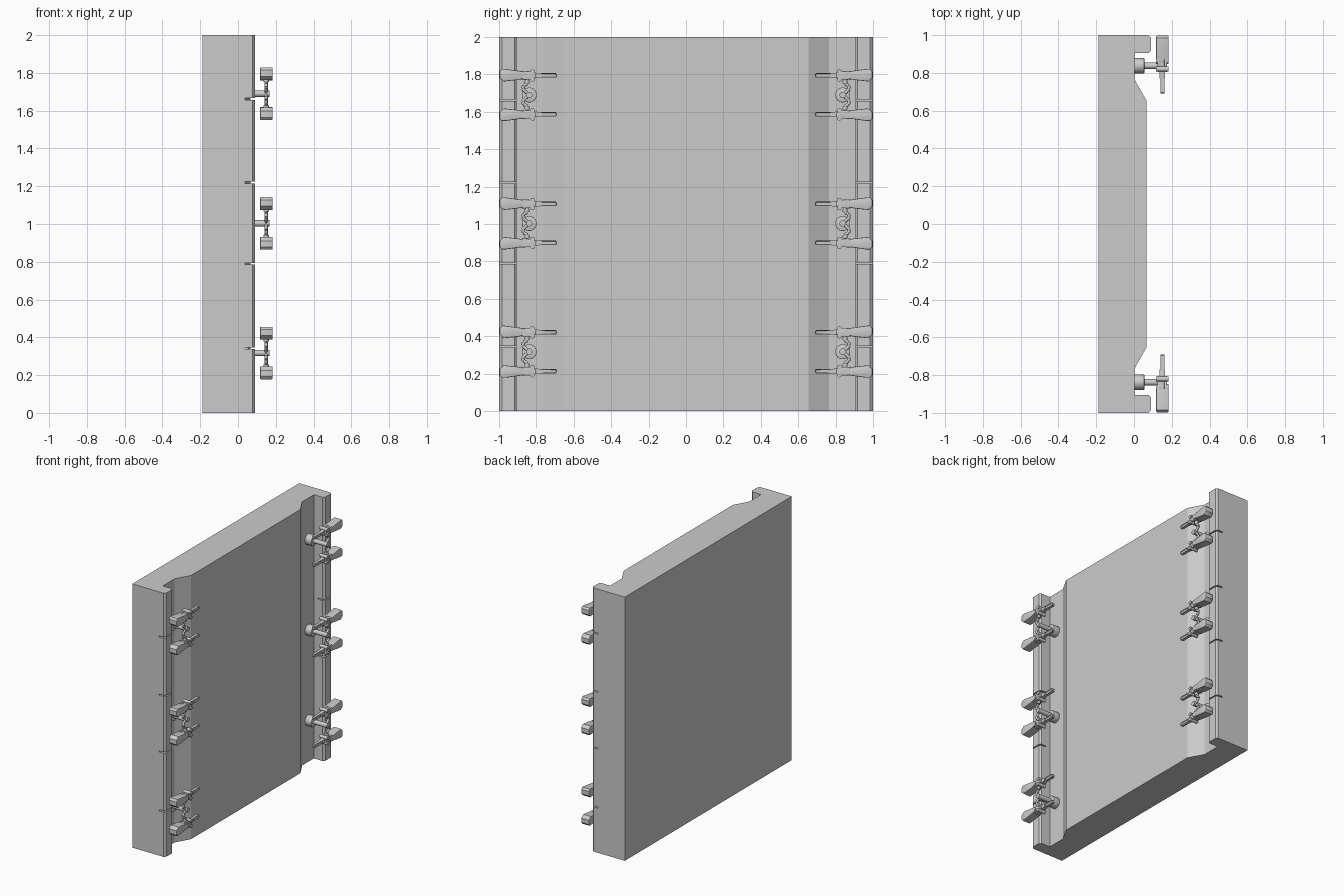
import bpy, bmesh, math
from mathutils import Vector, Matrix

if "Cube" in bpy.data.objects:
    bpy.data.objects.remove(bpy.data.objects["Cube"])


def finish(name, bm, angle=None):
    bmesh.ops.recalc_face_normals(bm, faces=bm.faces[:])
    me = bpy.data.meshes.new(name)
    bm.to_mesh(me)
    bm.free()
    ob = bpy.data.objects.new(name, me)
    bpy.context.collection.objects.link(ob)
    if angle:
        bpy.ops.object.select_all(action='DESELECT')
        ob.select_set(True)
        bpy.context.view_layer.objects.active = ob
        bpy.ops.object.shade_smooth_by_angle(angle=math.radians(angle))
    return ob


def prism(bm, pts, vec, bevel=0.0, inset=0.0):
    """Extrude a closed 3D outline along vec, optionally softened or recessed."""
    face = bm.faces.new([bm.verts.new(p) for p in pts])
    res = bmesh.ops.extrude_face_region(bm, geom=[face], use_keep_orig=True)
    verts = [v for v in res['geom'] if isinstance(v, bmesh.types.BMVert)]
    top = [f for f in res['geom'] if isinstance(f, bmesh.types.BMFace)][0]
    bmesh.ops.translate(bm, verts=verts, vec=vec)
    part = list({f for v in list(face.verts) + verts for f in v.link_faces})
    bmesh.ops.recalc_face_normals(bm, faces=part)
    if inset:
        bmesh.ops.inset_individual(bm, faces=[face, top], thickness=inset, depth=-inset)
    if bevel:
        edges = list(face.edges) + list(top.edges)
        bmesh.ops.bevel(bm, geom=edges, offset=bevel, segments=2,
                        profile=0.5, affect='EDGES')


def profile_x(bm, yz, x0, x1, **kw):
    prism(bm, [(x0, y, z) for y, z in yz], (x1 - x0, 0, 0), **kw)


def rod(bm, a, b, r, r2=None, n=20):
    a, b = Vector(a), Vector(b)
    d = b - a
    m = Matrix.Translation((a + b) / 2) @ d.to_track_quat('Z', 'Y').to_matrix().to_4x4()
    bmesh.ops.create_cone(bm, cap_ends=True, segments=n, radius1=r,
                          radius2=r if r2 is None else r2, depth=d.length, matrix=m)


# Panel with raised, chamfered side rims and a sloped central field
half = [(-0.187, 1), (0.077, 1), (0.09, 0.985), (0.09, 0.918), (0.077, 0.905),
        (0.003, 0.905), (0.003, 0.765), (0.065, 0.655)]
outline = half + [(x, -y) for x, y in reversed(half)]
bm = bmesh.new()
prism(bm, [(x, y, 0) for x, y in outline], (0, 0, 2))
panel = finish("door_panel", bm)

# Thin slots across both rims
bm = bmesh.new()
for z in (1.662, 1.22, 0.79, 0.343):
    for s in (-1, 1):
        bmesh.ops.create_cube(bm, size=1, matrix=Matrix.Translation((0.087, s * 0.96, z))
                              @ Matrix.Diagonal((0.10, 0.13, 0.009, 1)))
cutter = finish("slot_cutter", bm)
cutter.hide_render = True
mod = panel.modifiers.new("slots", 'BOOLEAN')
mod.operation, mod.solver, mod.object = 'DIFFERENCE', 'EXACT', cutter
bpy.context.view_layer.objects.active = panel
bpy.ops.object.modifier_apply(modifier="slots")
bpy.data.objects.remove(cutter)


def clamp_mount(s, zc):
    bm = bmesh.new()
    y = s * 0.838
    # Wall boss with a flat inner side, then stem and knob
    boss = [(y + 0.04 * math.cos(t), zc + 0.04 * math.sin(t))
            for t in (i * math.tau / 28 for i in range(28))]
    profile_x(bm, boss, 0.0, 0.055, bevel=0.003)
    rod(bm, (0.05, y, zc), (0.168, y, zc), 0.017)
    # Yoke rods bent outward from the stem to both arms
    for k in (-1, 1):
        path = [(0.838, 0.0), (0.862, 0.02), (0.874, 0.034), (0.868, 0.05),
                (0.85, 0.06), (0.85, 0.095)]
        p = [(0.149, s * a, zc + k * b) for a, b in path]
        for a, b in zip(p, p[1:]):
            rod(bm, a, b, 0.009, n=12)
        rod(bm, (0.149, s * 0.85, zc + k * 0.062), (0.149, s * 0.85, zc + k * 0.078), 0.014, n=12)
    finish("clamp_mount", bm, 35)


def clamp_arm(s, zc, k):
    tr = lambda pts: [(s * y, zc + k * z) for y, z in pts]
    # Gripping jaw over the rim
    bm = bmesh.new()
    profile_x(bm, tr([(0.997, 0.092), (0.997, 0.125), (0.985, 0.139), (0.965, 0.139),
                      (0.872, 0.126), (0.872, 0.086), (0.90, 0.08), (0.975, 0.072)]),
              0.117, 0.183, bevel=0.005)
    finish("clamp_jaw", bm, 35)
    # Cheeks tapering toward the handle
    bm = bmesh.new()
    for x0, x1 in ((0.125, 0.14), (0.16, 0.175)):
        profile_x(bm, tr([(0.88, 0.128), (0.82, 0.126), (0.805, 0.118), (0.805, 0.094),
                          (0.82, 0.083), (0.88, 0.08)]), x0, x1, bevel=0.002)
    profile_x(bm, tr([(0.88, 0.122), (0.83, 0.122), (0.77, 0.115), (0.77, 0.093),
                      (0.83, 0.086), (0.88, 0.086)]), 0.136, 0.164)
    # Pivot pins through the arm
    for y, z, r in ((0.866, 0.105, 0.019), (0.82, 0.124, 0.013), (0.82, 0.084, 0.013)):
        rod(bm, (0.117, s * y, zc + k * z), (0.183, s * y, zc + k * z), r)
    finish("clamp_hinge", bm, 35)
    # Thin slotted handle blade
    bm = bmesh.new()
    profile_x(bm, tr([(0.775, 0.116), (0.695, 0.116), (0.69, 0.111), (0.69, 0.097),
                      (0.695, 0.092), (0.775, 0.092)]), 0.139, 0.161, inset=0.005)
    finish("clamp_handle", bm)


for s in (-1, 1):
    for zc in (1.69, 1.003, 0.317):
        clamp_mount(s, zc)
        for k in (-1, 1):
            clamp_arm(s, zc, k)
